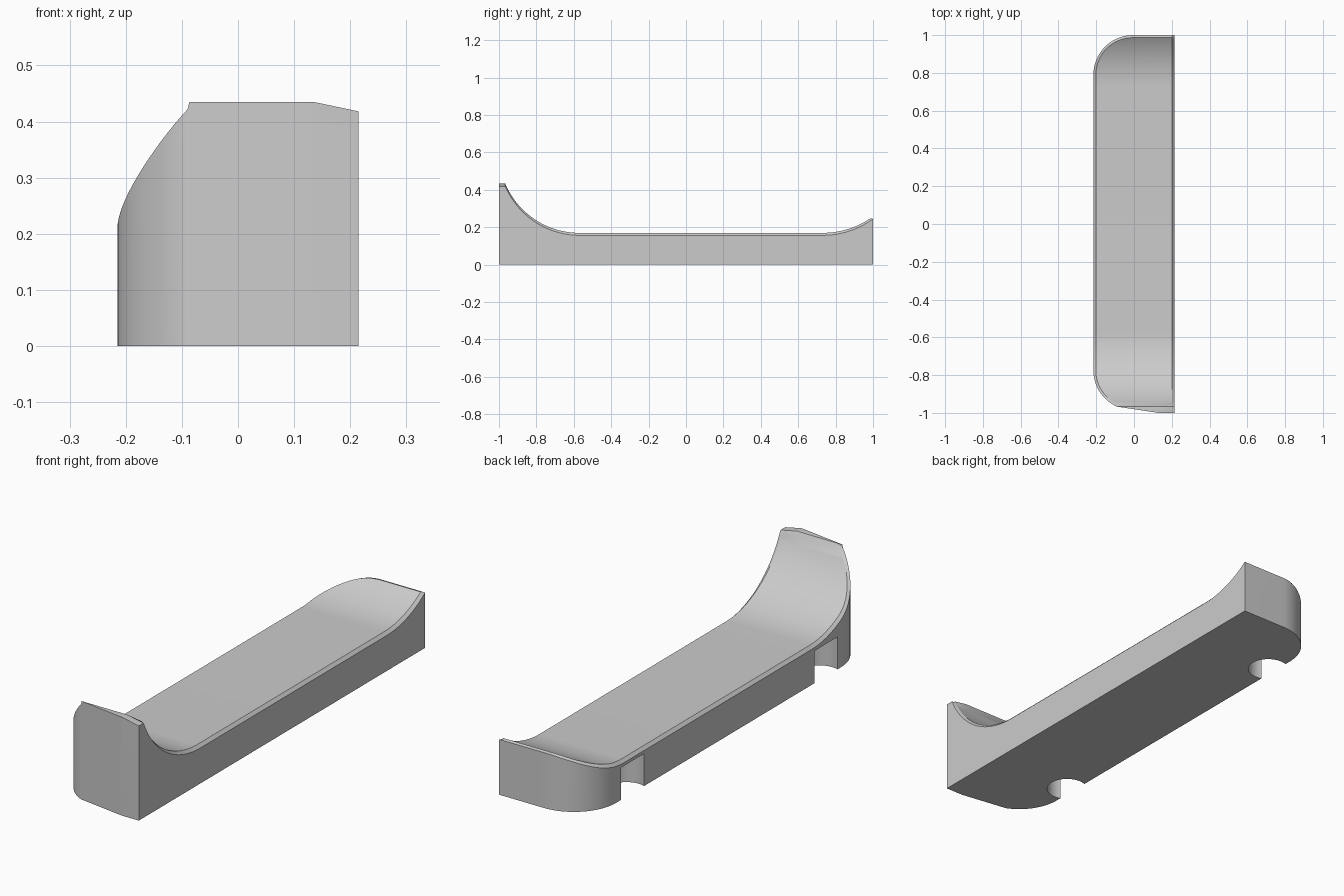
import bpy, bmesh, math

cube = bpy.data.objects.get("Cube")
if cube:
    bpy.data.objects.remove(cube, do_unlink=True)

SIDE = 0.215            # half width
CORNER = 0.21           # plan corner radius
RIM = 0.013             # rim chamfer
DECK = 0.17             # deck height
TAIL_TOP = 0.435
SLANT_X = 0.135         # where the tail top starts to slope down
FRONT_C, BACK_C = -0.775, 0.79
TAIL_Y = -0.967

grey = bpy.data.materials.new("grey plastic")
grey.use_nodes = True
colour = (0.6, 0.6, 0.6, 1)
grey.diffuse_color = colour
grey.node_tree.nodes["Principled BSDF"].inputs["Base Color"].default_value = colour


def corner_offset(y):
    """How far y lies inside either rounded corner."""
    return max(0, y - BACK_C, FRONT_C - y)


def edge_x(y, inset=0):
    """Rounded side of the plan, optionally inset."""
    if y < TAIL_Y:
        return -0.09 + 0.22 * (TAIL_Y - y) / (1 + TAIL_Y)
    r = CORNER - inset
    return CORNER - SIDE - math.sqrt(max(0, r * r - corner_offset(y) ** 2))


def deck_height(y):
    """Flat deck with a tall front curve and a low back curve."""
    if y < -0.57:
        d = min(-0.57 - y, 0.42)
        return min(TAIL_TOP, DECK + 0.43 - math.sqrt(0.43 ** 2 - d * d))
    d = max(0, y - 0.73)
    return DECK + 0.46 - math.sqrt(0.46 ** 2 - d * d)


def top_z(x, y):
    cap = TAIL_TOP - 0.21 * max(0, x - SLANT_X)
    if y < TAIL_Y:
        return cap
    d = min(SIDE - x, 1 - y)
    if x < 0.0 - 0.005:
        d = min(d, CORNER - math.hypot(x + 0.005, corner_offset(y)))
    return min(cap, deck_height(y) - max(0, RIM - d))


# stations along the length, dense where something curves
def span(a, b, n):
    return [a + (b - a) * i / n for i in range(n + 1)]


stations = {-1.0, -0.985, TAIL_Y - 0.0005, 1 - RIM}
stations.update(span(-0.57, FRONT_C, 12))
stations.update(span(0.73, BACK_C, 4))
stations.update(BACK_C + CORNER * math.sin(a) for a in span(0, math.pi / 2, 20))
stations.update(FRONT_C - CORNER * math.sin(a)
                for a in span(0, math.asin((FRONT_C - TAIL_Y) / CORNER), 20))

# body lofted from cross-sections
bm = bmesh.new()
rings = []
for y in sorted(stations):
    left = edge_x(y)
    inner = left + 0.003 if y < TAIL_Y else max(left, edge_x(y, RIM))
    xs = [left, inner, SLANT_X, SIDE - RIM, SIDE]
    points = [(left, 0)] + [(x, top_z(x, y)) for x in xs] + [(SIDE, 0)]
    rings.append([bm.verts.new((x, y, z)) for x, z in points])
for a, b in zip(rings, rings[1:]):
    for i in range(len(a)):
        j = (i + 1) % len(a)
        bm.faces.new((a[i], a[j], b[j], b[i]))
bm.faces.new(rings[0])
bm.faces.new(reversed(rings[-1]))
bmesh.ops.remove_doubles(bm, verts=bm.verts, dist=0.0001)
bmesh.ops.recalc_face_normals(bm, faces=bm.faces)
mesh = bpy.data.meshes.new("handle_body")
bm.to_mesh(mesh)
bm.free()
body = bpy.data.objects.new("handle_body", mesh)
bpy.context.collection.objects.link(body)
mesh.materials.append(grey)

# round notches cut up from the underside along the rounded edge
for y in (-0.67, 0.68):
    bpy.ops.mesh.primitive_cylinder_add(vertices=48, radius=0.086, depth=0.343,
                                        location=(-0.185, y, 0.143 - 0.1715))
    cutter = bpy.context.object
    cutter.name = "notch_cutter"
    cutter.hide_render = True
    cutter.data.materials.append(grey)
    mod = body.modifiers.new("notch", 'BOOLEAN')
    mod.operation = 'DIFFERENCE'
    mod.solver = 'EXACT'
    mod.object = cutter
    bpy.context.view_layer.objects.active = body
    bpy.ops.object.modifier_apply(modifier=mod.name)
    bpy.data.objects.remove(cutter, do_unlink=True)

# smooth curves, crisp rims
bpy.ops.object.select_all(action='DESELECT')
body.select_set(True)
bpy.context.view_layer.objects.active = body
bpy.ops.object.shade_smooth_by_angle(angle=math.radians(25))
